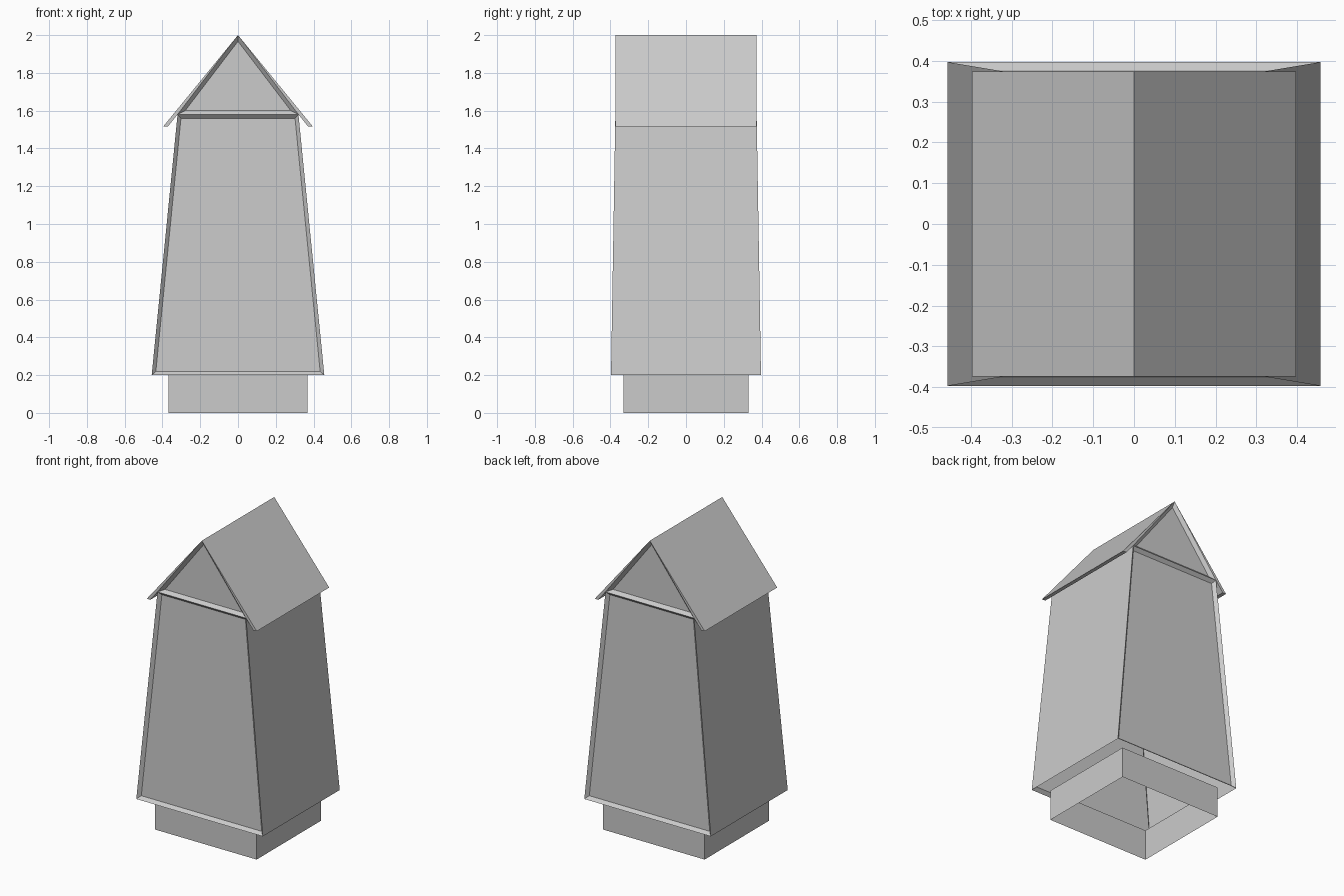
import bpy, bmesh
from mathutils import Matrix

if "Cube" in bpy.data.objects:
    bpy.data.objects.remove(bpy.data.objects["Cube"])


def finish(bm, name):
    mesh = bpy.data.meshes.new(name)
    bm.to_mesh(mesh)
    bm.free()
    obj = bpy.data.objects.new(name, mesh)
    bpy.context.collection.objects.link(obj)
    return obj


# Plinth: open rectangular sleeve
bm = bmesh.new()
bmesh.ops.create_cube(bm, size=1, matrix=Matrix.LocRotScale((0, 0, 0.1), None, (0.734, 0.664, 0.2)))
caps = [f for f in bm.faces if abs(f.normal.z) > 0.9]
bmesh.ops.delete(bm, geom=caps, context='FACES_ONLY')
finish(bm, "plinth")

# Housing: tapered body and gable roof, open underneath
# Profile (x, z): floor, wall top, eave inside, eave outside, ridge, then mirrored
profile = [(0.457, 0.2), (0.32, 1.58), (0.372, 1.515), (0.397, 1.515), (0, 2)]
profile += [(-x, z) for x, z in profile[3::-1]]

bm = bmesh.new()
rings = []
for side in (-1, 1):
    rings.append([bm.verts.new((x, side * (0.397 if z < 1 else 0.374), z)) for x, z in profile])

# Walls, eaves and roof slopes
front, back = rings
for i in range(len(profile) - 1):
    bm.faces.new((front[i], back[i], back[i + 1], front[i + 1]))

# End walls: lower panel, gable panel and eave ends
panels = []
for r in rings:
    panels.append(bm.faces.new((r[0], r[1], r[7], r[8])))
    panels.append(bm.faces.new((r[1], r[4], r[7])))
    bm.faces.new((r[1], r[2], r[3], r[4]))
    bm.faces.new((r[4], r[5], r[6], r[7]))

bmesh.ops.recalc_face_normals(bm, faces=bm.faces[:])
if panels[0].normal.y > 0:
    bmesh.ops.reverse_faces(bm, faces=bm.faces[:])

# Recess the panels behind a narrow frame
bmesh.ops.inset_individual(bm, faces=panels, thickness=0.02, depth=-0.02, use_even_offset=True)
finish(bm, "housing")
